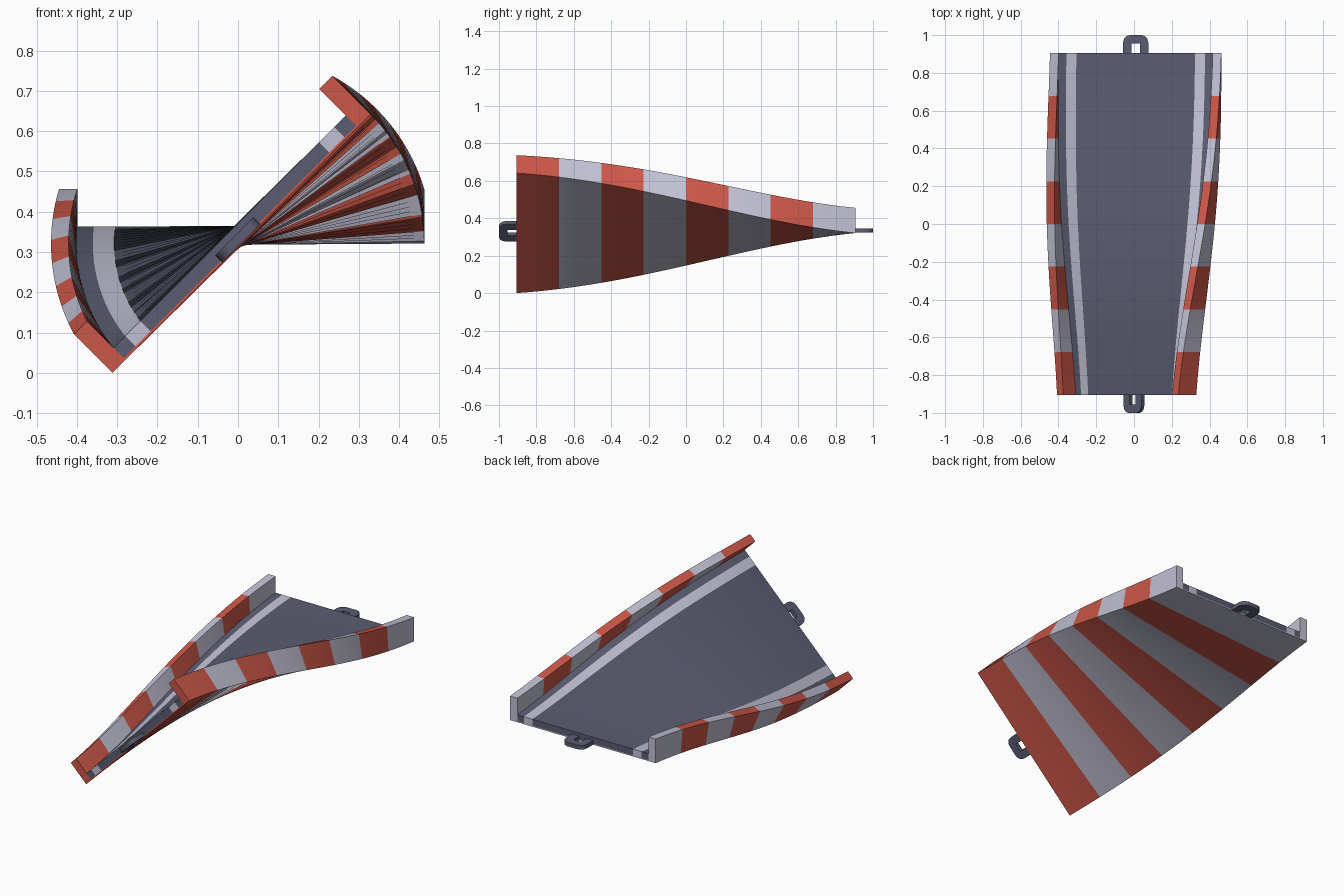
import bpy, bmesh, math

if "Cube" in bpy.data.objects:
    bpy.data.objects.remove(bpy.data.objects["Cube"])

CX, CZ = 0.009, 0.321      # twist axis
L = 0.905                  # half length of the track
SEG, BANDS = 32, 8


def material(name, rgb):
    m = bpy.data.materials.new(name)
    m.diffuse_color = (*rgb, 1)
    m.use_nodes = True
    m.node_tree.nodes["Principled BSDF"].inputs["Base Color"].default_value = m.diffuse_color
    return m


RED = material("red", (0.60, 0.095, 0.065))
LIGHT = material("light grey", (0.54, 0.53, 0.65))
SLATE = material("slate", (0.105, 0.11, 0.168))


def place(u, v, y):
    """Turn a cross-section point by the twist angle at y."""
    t = min(max((y + L) / (2 * L), 0), 1)
    ease = 0.5 * t + 0.5 * t * t * (3 - 2 * t)
    a = math.radians(45) * (1 - ease)
    return (CX + u * math.cos(a) - v * math.sin(a), y,
            CZ + u * math.sin(a) + v * math.cos(a))


def finish(bm, name, mats):
    bmesh.ops.recalc_face_normals(bm, faces=bm.faces)
    me = bpy.data.meshes.new(name)
    bm.to_mesh(me)
    bm.free()
    for m in mats:
        me.materials.append(m)
    ob = bpy.data.objects.new(name, me)
    bpy.context.collection.objects.link(ob)
    bpy.ops.object.select_all(action='DESELECT')
    ob.select_set(True)
    bpy.context.view_layer.objects.active = ob
    bpy.ops.object.shade_smooth_by_angle(angle=math.radians(30))
    return ob


def sweep(name, profile, mats, banded=False):
    """Sweep a closed (u, v) profile along the twisted track."""
    bm = bmesh.new()
    rings = []
    for i in range(SEG + 1):
        y = -L + 2 * L * i / SEG
        rings.append([bm.verts.new(place(u, v, y)) for u, v in profile])
    n = len(profile)
    for i in range(SEG):
        for j in range(n):
            k = (j + 1) % n
            f = bm.faces.new((rings[i][j], rings[i][k], rings[i + 1][k], rings[i + 1][j]))
            if banded:
                f.material_index = (i * BANDS // SEG) % 2
    bm.faces.new(rings[0])
    cap = bm.faces.new(rings[-1])
    if banded:
        cap.material_index = 1
    return finish(bm, name, mats)


def box(u0, u1, v0, v1):
    return [(u0, v0), (u1, v0), (u1, v1), (u0, v1)]


# Striped outer shell: two walls and a thin floor
W, IN, H, FLOOR, TOP = 0.4537, 0.408, 0.135, 0.006, 0.042
sweep("striped_shell", [(-W, 0), (W, 0), (W, H), (IN, H), (IN, FLOOR),
                        (-IN, FLOOR), (-IN, H), (-W, H)], [RED, LIGHT], True)

# Road deck, lane lines and road edges
S0, S1 = 0.314, 0.367
sweep("road_deck", box(-S0, S0, FLOOR, TOP), [SLATE])
for side, s in (("left", -1), ("right", 1)):
    sweep(side + "_lane_line", box(s * S0, s * S1, FLOOR, TOP), [LIGHT])
    sweep(side + "_road_edge", box(s * S1, s * IN, FLOOR, TOP), [SLATE])

# Connector loops at both ends
half_outer = [(0.067, -0.02), (0.067, 0.055), (0.061, 0.077), (0.048, 0.09), (0.03, 0.095)]
half_inner = [(0.022, 0.05), (0.022, -0.02)]
outline = (half_outer + [(-u, d) for u, d in reversed(half_outer)]
           + [(-u, d) for u, d in reversed(half_inner)] + half_inner)
for name, s in (("front_loop", -1), ("back_loop", 1)):
    bm = bmesh.new()
    low, high = ([bm.verts.new(place(u, v, s * L)) for u, d in outline] for v in (0.002, 0.025))
    for ring in (low, high):
        for vert, (u, d) in zip(ring, outline):
            vert.co.y = s * (L + d)
        bm.faces.new(ring)
    for j in range(len(outline)):
        k = (j + 1) % len(outline)
        bm.faces.new((low[j], low[k], high[k], high[j]))
    finish(bm, name, [SLATE])
